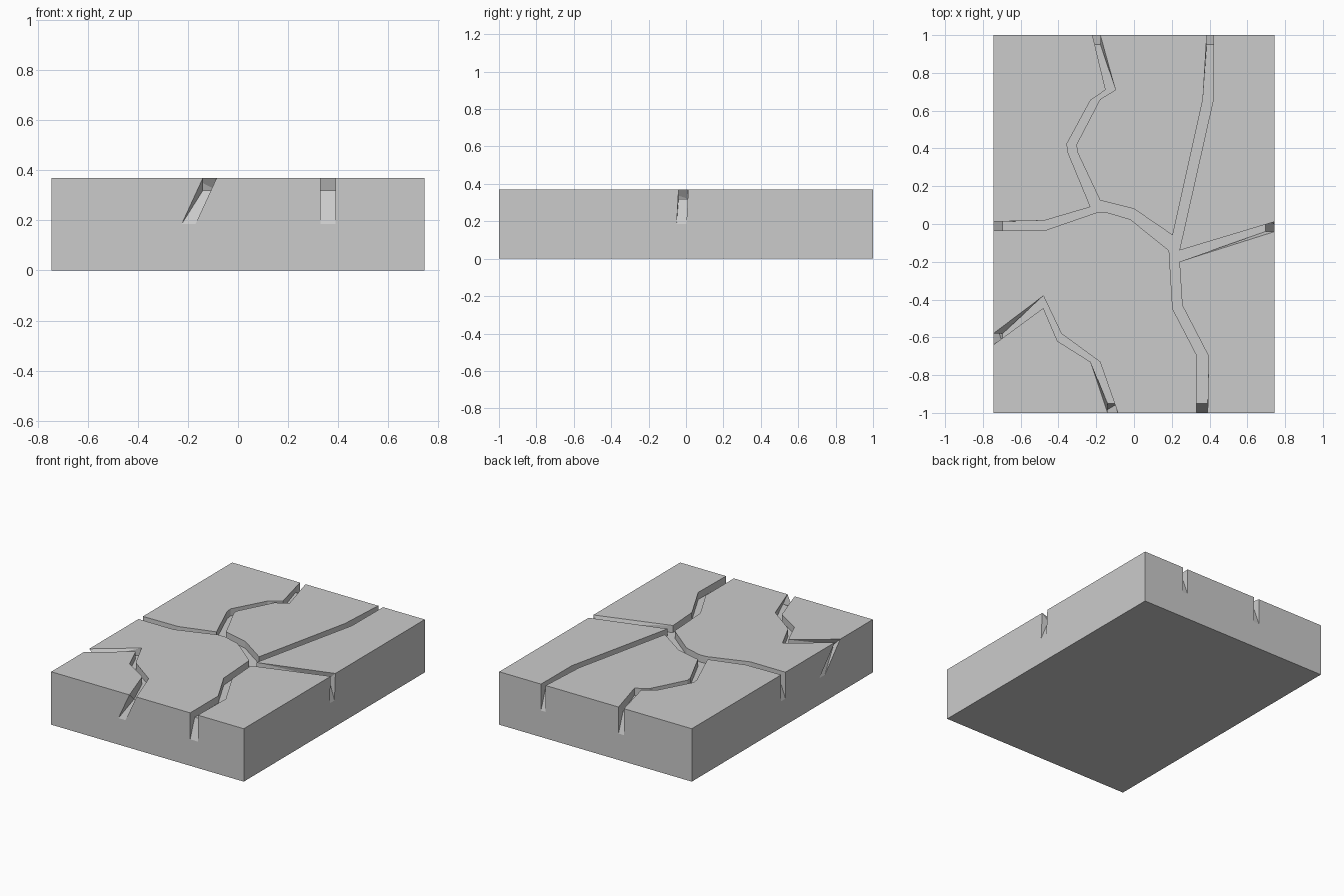
import bpy, bmesh
from mathutils import Vector

if "Cube" in bpy.data.objects:
    bpy.data.objects.remove(bpy.data.objects["Cube"])

HX, HY, TOP = 0.745, 1.0, 0.37
FLOOR, NOTCH, INSET = 0.32, 0.185, 0.05


def border_sections(pair, shear):
    """Crack mouth at the slab edge: the floor dips to the notch on the side face."""
    l, r = Vector(pair[0]), Vector(pair[1])
    out = Vector((1 if l.x > 0 else -1, 0)) if abs(abs(l.x) - HX) < 0.001 else Vector((0, 1 if l.y > 0 else -1))
    s, i, o = Vector(shear), -out * INSET, out * 0.05
    return [((l + i, r + i), (l, r), FLOOR),
            ((l + s, r + s), (l, r), NOTCH),
            ((l + s + o, r + s + o), (l + o, r + o), NOTCH)]


def crack(name, pairs, start=None, end=None):
    """Sweep a channel along left/right pairs; start/end give notch shear at the border."""
    secs = [((Vector(l), Vector(r)), (Vector(l), Vector(r)), FLOOR) for l, r in pairs]
    if start is not None:
        secs = border_sections(pairs[0], start)[::-1] + secs[1:]
    if end is not None:
        secs = secs[:-1] + border_sections(pairs[-1], end)
    bm = bmesh.new()
    rings = []
    for (bl, br), (l, r), z in secs:
        pts = [(bl, z), (br, z), (r, TOP), (r, TOP + 0.1), (l, TOP + 0.1), (l, TOP)]
        rings.append([bm.verts.new((p.x, p.y, h)) for p, h in pts])
    for a, b in zip(rings, rings[1:]):
        for k in range(6):
            n = (k + 1) % 6
            bm.faces.new((a[k], a[n], b[n], b[k]))
    for ring in (rings[0], rings[-1]):
        # caps, split so that the mid points stay on the outline
        bm.faces.new((ring[0], ring[1], ring[2], ring[5]))
        bm.faces.new((ring[5], ring[2], ring[3], ring[4]))
    bmesh.ops.remove_doubles(bm, verts=bm.verts, dist=1e-5)
    bmesh.ops.triangulate(bm, faces=bm.faces)
    bmesh.ops.recalc_face_normals(bm, faces=bm.faces)
    me = bpy.data.meshes.new(name)
    bm.to_mesh(me)
    bm.free()
    ob = bpy.data.objects.new(name, me)
    bpy.context.collection.objects.link(ob)
    ob.hide_render = True
    return ob


# stone slab
bpy.ops.mesh.primitive_cube_add(size=1, location=(0, 0, TOP / 2))
slab = bpy.context.object
slab.name = "cracked_slab"
slab.scale = (2 * HX, 2 * HY, TOP)
bpy.ops.object.transform_apply(location=True, scale=True)

# crack channels
cutters = [
    crack("main_crack", [
        ((-HX, .013), (-HX, -.035)), ((-.475, .018), (-.475, -.035)),
        ((-.23, .09), (-.2, .06)), ((-.18, .125), (-.145, .062)),
        ((0, .08), (-.02, .025)), ((.205, -.06), (.185, -.14)),
        ((.24, -.14), (.187, -.155)), ((.24, -.20), (.19, -.21)),
        ((.255, -.43), (.205, -.45)), ((.395, -.70), (.33, -.69)),
        ((.39, -HY), (.33, -HY))], start=(0, 0), end=(0, 0)),
    crack("back_left_crack", [
        ((-.22, HY), (-.178, HY)), ((-.15, .71), (-.098, .71)),
        ((-.23, .655), (-.18, .66)), ((-.355, .425), (-.305, .42)),
        ((-.35, .38), (-.30, .38)), ((-.23, .09), (-.18, .125)),
        ((-.20, .07), (-.16, .08))], start=(0, 0)),
    crack("back_right_crack", [
        ((.385, HY), (.422, HY)), ((.365, .66), (.42, .66)),
        ((.205, -.06), (.24, -.14)), ((.197, -.10), (.21, -.145))], start=(0, 0)),
    crack("right_crack", [
        ((HX, .012), (HX, -.04)), ((.24, -.14), (.24, -.20)),
        ((.21, -.15), (.21, -.19))], start=(0, -.01)),
    crack("front_left_crack", [
        ((-HX, -.58), (-HX, -.64)), ((-.48, -.38), (-.48, -.445)),
        ((-.385, -.58), (-.405, -.62)), ((-.18, -.73), (-.23, -.73)),
        ((-.085, -HY), (-.14, -HY))], start=(0, .17), end=(-.085, 0)),
]

# carve the cracks, then drop the cutters
for c in cutters:
    m = slab.modifiers.new(c.name, "BOOLEAN")
    m.operation, m.solver, m.object = "DIFFERENCE", "EXACT", c
    bpy.context.view_layer.objects.active = slab
    bpy.ops.object.modifier_apply(modifier=m.name)
    bpy.data.objects.remove(c)
